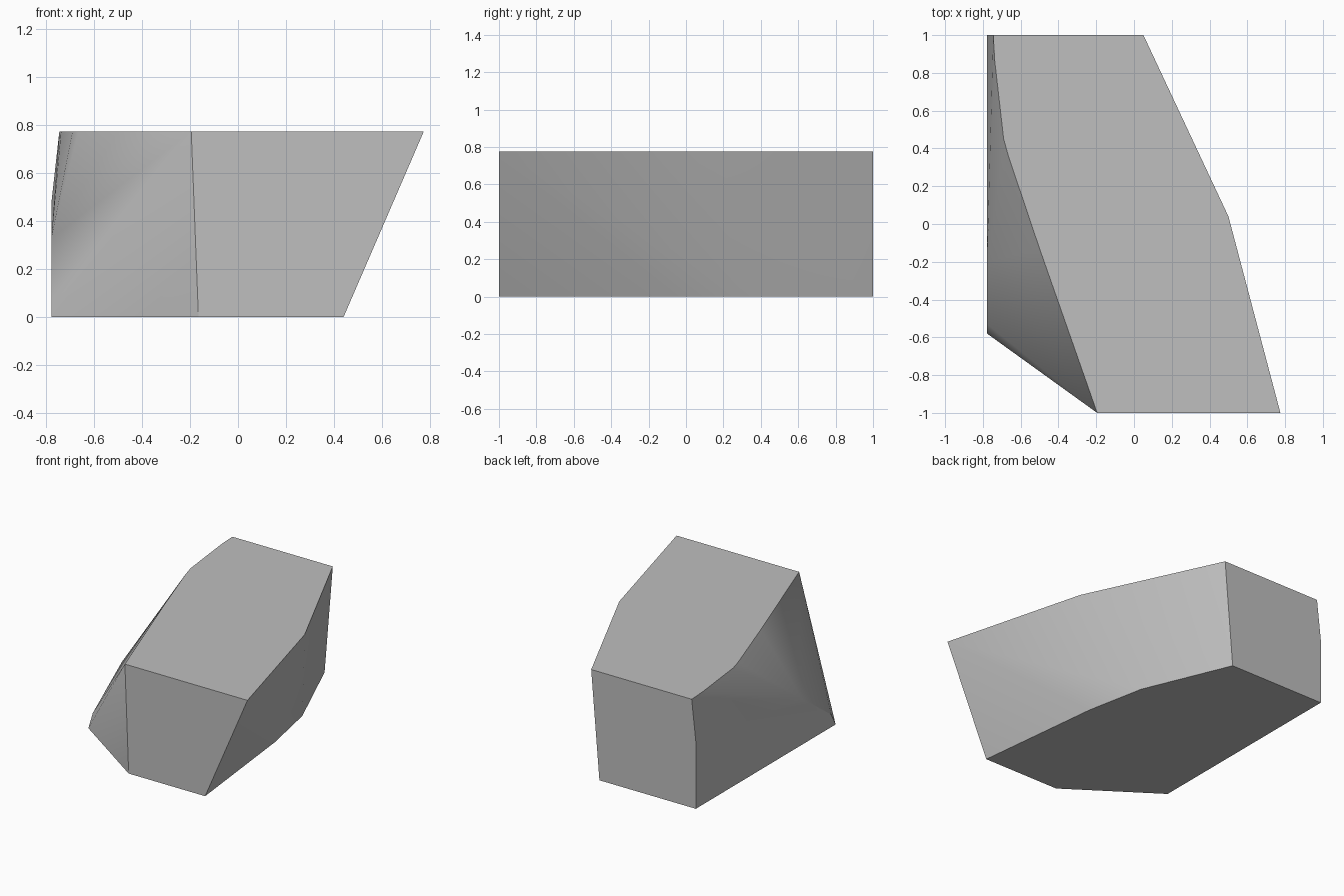
import bpy, bmesh, math

cube = bpy.data.objects.get("Cube")
if cube:
    bpy.data.objects.remove(cube)

# Stone colour
grey = bpy.data.materials.new("stone_grey")
grey.use_nodes = True
colour = (0.52, 0.52, 0.52, 1)
grey.diffuse_color = colour
grey.node_tree.nodes["Principled BSDF"].inputs["Base Color"].default_value = colour

HEIGHT = 0.775
LEFT = -0.778

# Outline of the flat top
top = [(-0.195, -1), (0.775, -1), (0.5, 0.04), (0.05, 1),
       (-0.745, 1), (-0.738, 0.87), (-0.69, 0.45), (-0.665, 0.36), (-0.5, -0.13)]
# Outline of the flat base
base = [(-0.165, -1), (0.44, -1), (0.335, -0.06), (0.25, 0.37),
        (-0.015, 1), (LEFT, 1), (LEFT, -0.58)]
# Upper rim of the upright side wall, as y and z
rim = [(1, 0.48), (-0.2, 0.33), (-0.53, 0.09)]

points = [(x, y, HEIGHT) for x, y in top]
points += [(x, y, 0) for x, y in base]
points += [(LEFT, y, z) for y, z in rim]

# Wrap the outlines into one solid chipped block
bm = bmesh.new()
for p in points:
    bm.verts.new(p)
bmesh.ops.convex_hull(bm, input=bm.verts[:])
bmesh.ops.dissolve_limit(bm, angle_limit=math.radians(0.5),
                         verts=bm.verts[:], edges=bm.edges[:])
bmesh.ops.recalc_face_normals(bm, faces=bm.faces[:])
mesh = bpy.data.meshes.new("stone_block")
bm.to_mesh(mesh)
bm.free()
mesh.materials.append(grey)

block = bpy.data.objects.new("stone_block", mesh)
bpy.context.collection.objects.link(block)
bpy.ops.object.select_all(action="DESELECT")
block.select_set(True)
bpy.context.view_layer.objects.active = block
bpy.ops.object.shade_smooth_by_angle(angle=math.radians(30))
